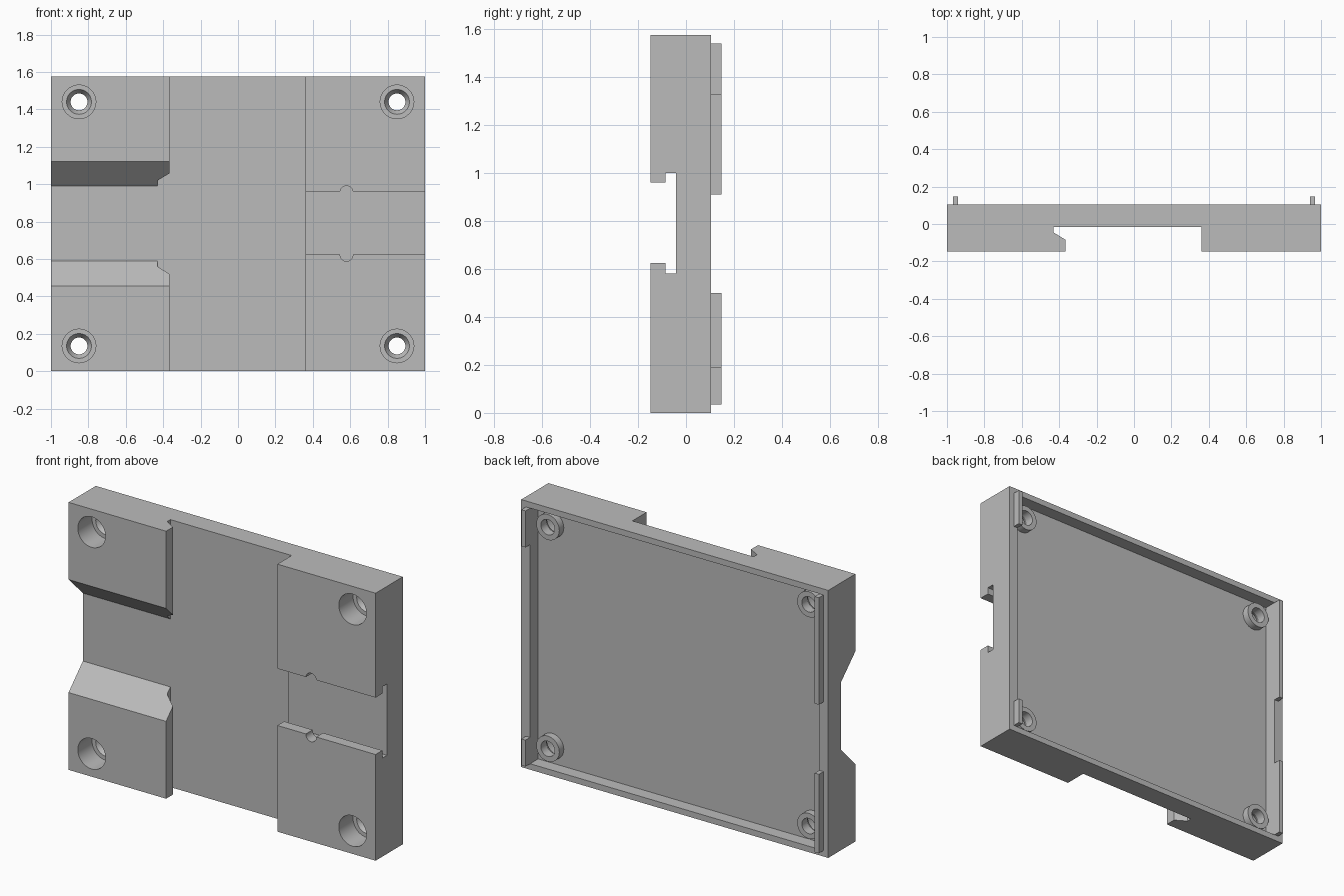
import bpy
import bmesh
import math
from mathutils import Vector

cube = bpy.data.objects.get("Cube")
if cube:
    bpy.data.objects.remove(cube, do_unlink=True)

grey = bpy.data.materials.new("plain grey")
grey.use_nodes = True
colour = (0.5, 0.5, 0.5, 1)
grey.diffuse_color = colour
grey.node_tree.nodes["Principled BSDF"].inputs["Base Color"].default_value = colour

FRONT, BACK, HEIGHT = -0.148, 0.105, 1.575
FLOOR = -0.015       # depth of the front channels
TRAY = 0.03          # depth of the rear tray
HOLES = [(x, z) for x in (-0.85, 0.85) for z in (0.135, 1.44)]


def prism(name, points, axis, lo, hi):
    """Extrude a profile along x (points are y, z), y (x, z) or z (x, y)."""
    place = {"x": lambda a, b, t: (t, a, b),
             "y": lambda a, b, t: (a, t, b),
             "z": lambda a, b, t: (a, b, t)}[axis]
    bm = bmesh.new()
    face = bm.faces.new([bm.verts.new(place(a, b, lo)) for a, b in points])
    top = bmesh.ops.extrude_face_region(bm, geom=[face])["geom"]
    verts = [v for v in top if isinstance(v, bmesh.types.BMVert)]
    bmesh.ops.translate(bm, verts=verts, vec=Vector(place(0, 0, hi - lo)))
    bmesh.ops.recalc_face_normals(bm, faces=bm.faces)
    mesh = bpy.data.meshes.new(name)
    bm.to_mesh(mesh)
    bm.free()
    mesh.materials.append(grey)
    obj = bpy.data.objects.new(name, mesh)
    bpy.context.collection.objects.link(obj)
    return obj


def box(name, x, y, z):
    return prism(name, [(x[0], z[0]), (x[1], z[0]), (x[1], z[1]), (x[0], z[1])], "y", *y)


def round_bar(name, x, z, y0, y1, r0, r1=None, sides=40):
    """Cylinder or cone running from front to back."""
    obj = prism(name, [(x + r0 * math.cos(i * math.tau / sides),
                        z + r0 * math.sin(i * math.tau / sides)) for i in range(sides)],
                "y", y0, y1)
    if r1:
        for v in obj.data.vertices:
            if abs(v.co.y - y1) < 1e-5:
                v.co.x = x + (v.co.x - x) * r1 / r0
                v.co.z = z + (v.co.z - z) * r1 / r0
    return obj


def combine(target, tool, operation="DIFFERENCE"):
    tool.hide_render = True
    mod = target.modifiers.new(operation, "BOOLEAN")
    mod.operation, mod.object, mod.solver = operation, tool, "EXACT"
    bpy.context.view_layer.update()
    graph = bpy.context.evaluated_depsgraph_get()
    mesh = bpy.data.meshes.new_from_object(target.evaluated_get(graph))
    target.modifiers.clear()
    target.data = mesh
    bpy.data.objects.remove(tool, do_unlink=True)


body = box("mounting_plate", (-1, 1), (FRONT, BACK), (0, HEIGHT))

# Rear tray with screw bosses
combine(body, box("tray_cutter", (-0.942, 0.942), (TRAY, 0.3), (0.035, 1.54)))
for x, z in HOLES:
    combine(body, round_bar("boss", x, z, TRAY - 0.01, 0.072, 0.075), "UNION")

# Upright channel, undercut on one side
combine(body, prism("upright_channel_cutter", [
    (-0.365, -0.3), (-0.365, -0.085), (-0.43, -0.045), (-0.43, FLOOR),
    (0.36, FLOOR), (0.36, -0.3)], "z", -0.1, 1.7))

# Sloped side channel
combine(body, prism("sloped_channel_cutter", [
    (-0.168, 0.435), (FLOOR, 0.59), (FLOOR, 0.99), (-0.168, 1.14)], "x", -1.1, 0))

# T-shaped slot with a round notch in each lip
combine(body, prism("slot_cutter", [
    (-0.3, 0.625), (-0.085, 0.625), (-0.085, 0.58), (-0.042, 0.58),
    (-0.042, 1.0), (-0.085, 1.0), (-0.085, 0.96), (-0.3, 0.96)], "x", 0.2, 1.1))
for z in (0.622, 0.957):
    combine(body, round_bar("notch_cutter", 0.58, z, -0.3, -0.065, 0.034))

# Counterbored screw holes
for x, z in HOLES:
    combine(body, round_bar("counterbore_cutter", x, z, -0.3, FLOOR, 0.09))
    combine(body, round_bar("countersink_cutter", x, z, FLOOR - 0.001, 0.02, 0.067, 0.045))
    combine(body, round_bar("hole_cutter", x, z, -0.05, 0.2, 0.045))

# Retaining rails on the rear rim
RAILS = [("left_lower_rail", 1, 0.035, 0.19), ("left_upper_rail", 1, 1.325, 1.54),
         ("right_lower_rail", -1, 0.035, 0.50), ("right_upper_rail", -1, 0.91, 1.54)]
for name, side, z0, z1 in RAILS:
    box(name, sorted((side * 0.942, side * 0.969)), (BACK, 0.148), (z0, z1))

# Smooth round walls, crisp edges
bpy.ops.object.select_all(action="DESELECT")
body.select_set(True)
bpy.context.view_layer.objects.active = body
bpy.ops.object.shade_smooth_by_angle(angle=math.radians(25))
